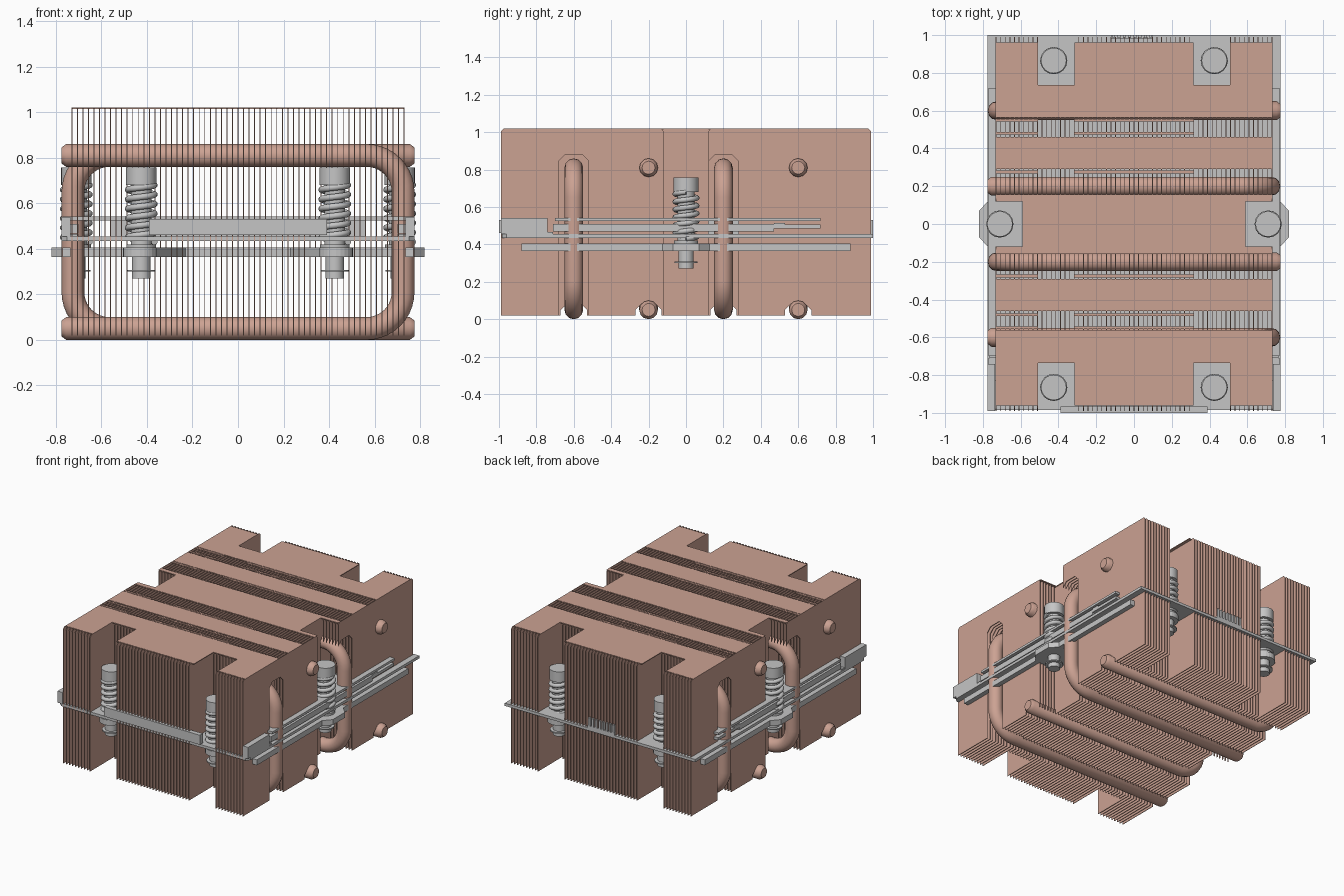
import bpy, bmesh, math
from mathutils import Vector

old = bpy.data.objects.get("Cube")
if old:
    bpy.data.objects.remove(old, do_unlink=True)


def material(name, r, g, b):
    m = bpy.data.materials.new(name)
    m.use_nodes = True
    m.diffuse_color = (r, g, b, 1)
    m.node_tree.nodes["Principled BSDF"].inputs["Base Color"].default_value = (r, g, b, 1)
    return m


COPPER = material("copper", 0.60, 0.36, 0.29)
STEEL = material("steel_grey", 0.56, 0.56, 0.56)


def finish(name, bm, mat):
    bmesh.ops.recalc_face_normals(bm, faces=bm.faces[:])
    me = bpy.data.meshes.new(name)
    bm.to_mesh(me)
    bm.free()
    ob = bpy.data.objects.new(name, me)
    ob.data.materials.append(mat)
    bpy.context.collection.objects.link(ob)
    return ob


def smooth(ob):
    bpy.ops.object.select_all(action='DESELECT')
    ob.select_set(True)
    bpy.context.view_layer.objects.active = ob
    bpy.ops.object.shade_smooth_by_angle(angle=math.radians(40))


def prism(bm, points, offset):
    """Extrude a flat outline along an offset."""
    off = Vector(offset)
    low = [bm.verts.new(p) for p in points]
    high = [bm.verts.new(Vector(p) + off) for p in points]
    bm.faces.new(low)
    bm.faces.new(high)
    for i in range(len(low)):
        j = (i + 1) % len(low)
        bm.faces.new((low[i], low[j], high[j], high[i]))


def box(bm, x0, x1, y0, y1, z0, z1):
    prism(bm, [(x0, y0, z0), (x1, y0, z0), (x1, y1, z0), (x0, y1, z0)], (0, 0, z1 - z0))


def cylinder(bm, x, y, z0, z1, r, sides=24):
    pts = [(x + r * math.cos(a), y + r * math.sin(a), z0)
           for a in (math.tau * i / sides for i in range(sides))]
    prism(bm, pts, (0, 0, z1 - z0))


def tube(name, points, radius, mat, radii=None):
    cu = bpy.data.curves.new(name, 'CURVE')
    cu.dimensions = '3D'
    cu.bevel_depth = radius
    cu.bevel_resolution = 4
    cu.use_fill_caps = True
    sp = cu.splines.new('POLY')
    sp.points.add(len(points) - 1)
    for i, p in enumerate(points):
        sp.points[i].co = (*p, 1)
        sp.points[i].radius = radii[i] if radii else 1
    ob = bpy.data.objects.new(name, cu)
    bpy.context.collection.objects.link(ob)
    cu.materials.append(mat)
    bpy.ops.object.select_all(action='DESELECT')
    ob.select_set(True)
    bpy.context.view_layer.objects.active = ob
    bpy.ops.object.convert(target='MESH')
    smooth(bpy.context.view_layer.objects.active)


# Pipe positions in y, with the side on which each one bends
PIPES = [(-0.6, 1), (-0.2, -1), (0.2, 1), (0.6, -1)]
TOP, BOTTOM = 1.02, 0.02
FIN_X, FIN_Y = 0.73, 0.99
SCREW_GAP = (0.315, 0.51, 0.735)      # corner recesses: inner x, outer x, y
SIDE_GAP = (0.59, 0.12)               # side recesses: x, half width


# Fin stack: thin sheets notched for the pipes and cut back for the screws
def fin(bm, x, a, b):
    pts = []
    for c, side in PIPES:
        if not a < c < b:
            continue
        h, w = (0.88, 0.08) if x * side > 0.54 else (0.085, 0.07)
        k = 0.035
        cut = [(c - w, BOTTOM), (c - w, h - k), (c - w + k, h),
               (c + w - k, h), (c + w, h - k), (c + w, BOTTOM)]
        if c - w < a + 0.002:
            cut = cut[1:]
        if c + w > b - 0.002:
            cut = cut[:-1]
        pts += cut
    if pts[0][0] > a + 0.002:
        pts.insert(0, (a, BOTTOM))
    if pts[-1][0] < b - 0.002:
        pts.append((b, BOTTOM))
    k = 0.015
    pts += [(b, TOP - k), (b - k, TOP), (a + k, TOP), (a, TOP - k)]
    prism(bm, [(x - 0.002, y, z) for y, z in pts], (0.004, 0, 0))


bm = bmesh.new()
COUNT = 61
for i in range(COUNT):
    x = -FIN_X + 2 * FIN_X * i / (COUNT - 1)
    end = SCREW_GAP[2] if SCREW_GAP[0] < abs(x) < SCREW_GAP[1] else FIN_Y
    if abs(x) > SIDE_GAP[0]:
        fin(bm, x, -end, -SIDE_GAP[1])
        fin(bm, x, SIDE_GAP[1], end)
    else:
        fin(bm, x, -end, end)
finish("fin_stack", bm, COPPER)

# Folded fin edges that close the top in bands
bm = bmesh.new()
lid = (TOP - 0.006, TOP)
box(bm, -SIDE_GAP[0], SIDE_GAP[0], -SIDE_GAP[1], SIDE_GAP[1], *lid)
groups = [(-FIN_X, -SCREW_GAP[1]), (-SCREW_GAP[0], SCREW_GAP[0]), (SCREW_GAP[1], FIN_X)]
for s in (-1, 1):
    for near, far in ((SIDE_GAP[1], 0.155), (0.29, 0.46), (0.565, SCREW_GAP[2])):
        box(bm, -FIN_X, FIN_X, *sorted((s * near, s * far)), *lid)
    for x0, x1 in groups:
        box(bm, x0, x1, *sorted((s * SCREW_GAP[2], s * 0.96)), *lid)
    for x0, x1 in groups[:2]:
        for y in (0.275, 0.48, 0.55):
            box(bm, x0, x1, s * y - 0.007, s * y + 0.007, *lid)
finish("top_fin_flanges", bm, COPPER)

# Heat pipes: C shapes alternating in direction
R, LOW, HIGH, BEND_X = 0.05, 0.05, 0.81, 0.725
BEND = 0.16
for n, (y, side) in enumerate(PIPES):
    path = [(-0.775, HIGH), (-0.755, HIGH)]
    for cz, start in ((HIGH - BEND, 90), (LOW + BEND, 0)):
        for i in range(11):
            a = math.radians(start - 9 * i)
            path.append((BEND_X - BEND + BEND * math.cos(a), cz + BEND * math.sin(a)))
    path += [(-0.755, LOW), (-0.775, LOW)]
    radii = [0.7] + [1] * (len(path) - 2) + [0.7]
    tube("heat_pipe_%d" % (n + 1), [(side * px, y, pz) for px, pz in path], R, COPPER, radii)

# Main board with clipped corners
bm = bmesh.new()
k = 0.025
X, Y0, Y1 = 0.775, -0.985, 1.0
prism(bm, [(-X + k, Y0, 0.435), (X - k, Y0, 0.435), (X, Y0 + k, 0.435), (X, Y1, 0.435),
           (-X, Y1, 0.435), (-X, Y0 + k, 0.435)], (0, 0, 0.02))
finish("board", bm, STEEL)

# Upper plate and the stepped rails between it and the board
bm = bmesh.new()
box(bm, -0.77, 0.77, -0.7, 0.72, 0.525, 0.542)
box(bm, -0.56, 0.56, -0.5, 0.5, 0.455, 0.525)
finish("upper_plate", bm, STEEL)

bm = bmesh.new()
for s in (-1, 1):
    def rail(x0, x1, *rest):
        box(bm, *sorted((s * x0, s * x1)), *rest)
    rail(0.70, 0.765, -0.71, 0.47, 0.468, 0.508)
    rail(0.70, 0.765, 0.47, 0.53, 0.485, 0.515)
    rail(0.70, 0.765, 0.53, 0.72, 0.485, 0.505)
    rail(0.70, 0.77, -0.83, -0.71, 0.455, 0.465)
    rail(0.735, 0.775, -0.99, -0.74, 0.455, 0.54)
finish("side_rails", bm, STEEL)

# Front and rear connectors
bm = bmesh.new()
box(bm, -0.39, 0.39, -1.0, -0.965, 0.46, 0.53)
finish("front_connector", bm, STEEL)
bm = bmesh.new()
box(bm, -0.12, 0.1, 0.98, 1.0, 0.455, 0.47)
for i in range(8):
    box(bm, -0.115 + i * 0.028, -0.1 + i * 0.028, 0.985, 1.0, 0.47, 0.53)
finish("rear_connector", bm, STEEL)

# Lower mounting frame with side lugs and corner arms
bm = bmesh.new()
Z0, H = 0.365, 0.04
box(bm, -0.5, 0.5, -0.6, 0.6, Z0, Z0 + H)
for s in (-1, 1):
    box(bm, *sorted((s * 0.735, s * 0.77)), -0.88, 0.88, Z0, Z0 + H)
    prism(bm, [(s * x, y, Z0) for x, y in ((0.5, -0.13), (0.765, -0.13), (0.82, -0.07),
                                           (0.82, 0.07), (0.765, 0.13), (0.5, 0.13))], (0, 0, H))
    for t in (-1, 1):
        prism(bm, [(s * x, t * y, Z0) for x, y in ((0.22, 0.58), (0.38, 0.58),
                                                   (0.5, 0.84), (0.38, 0.9))], (0, 0, H))
        cylinder(bm, s * 0.43, t * 0.865, Z0, Z0 + H, 0.075)
finish("mounting_frame", bm, STEEL)

# Spring-loaded screws
places = [(sx * 0.425, sy * 0.865) for sx in (-1, 1) for sy in (-1, 1)] + [(-0.71, 0), (0.71, 0)]
for n, (x, y) in enumerate(places):
    bm = bmesh.new()
    for z0, z1, r in ((0.68, 0.757, 0.067), (0.39, 0.68, 0.046), (0.27, 0.39, 0.041),
                      (0.30, 0.308, 0.062), (0.405, 0.42, 0.065)):
        cylinder(bm, x, y, z0, z1, r)
    smooth(finish("screw_%d" % (n + 1), bm, STEEL))
    turns, step = 6, 16
    coil = [(x + 0.058 * math.cos(math.tau * i / step), y + 0.058 * math.sin(math.tau * i / step),
             0.43 + 0.25 * i / (turns * step)) for i in range(turns * step + 1)]
    tube("spring_%d" % (n + 1), coil, 0.014, STEEL)
